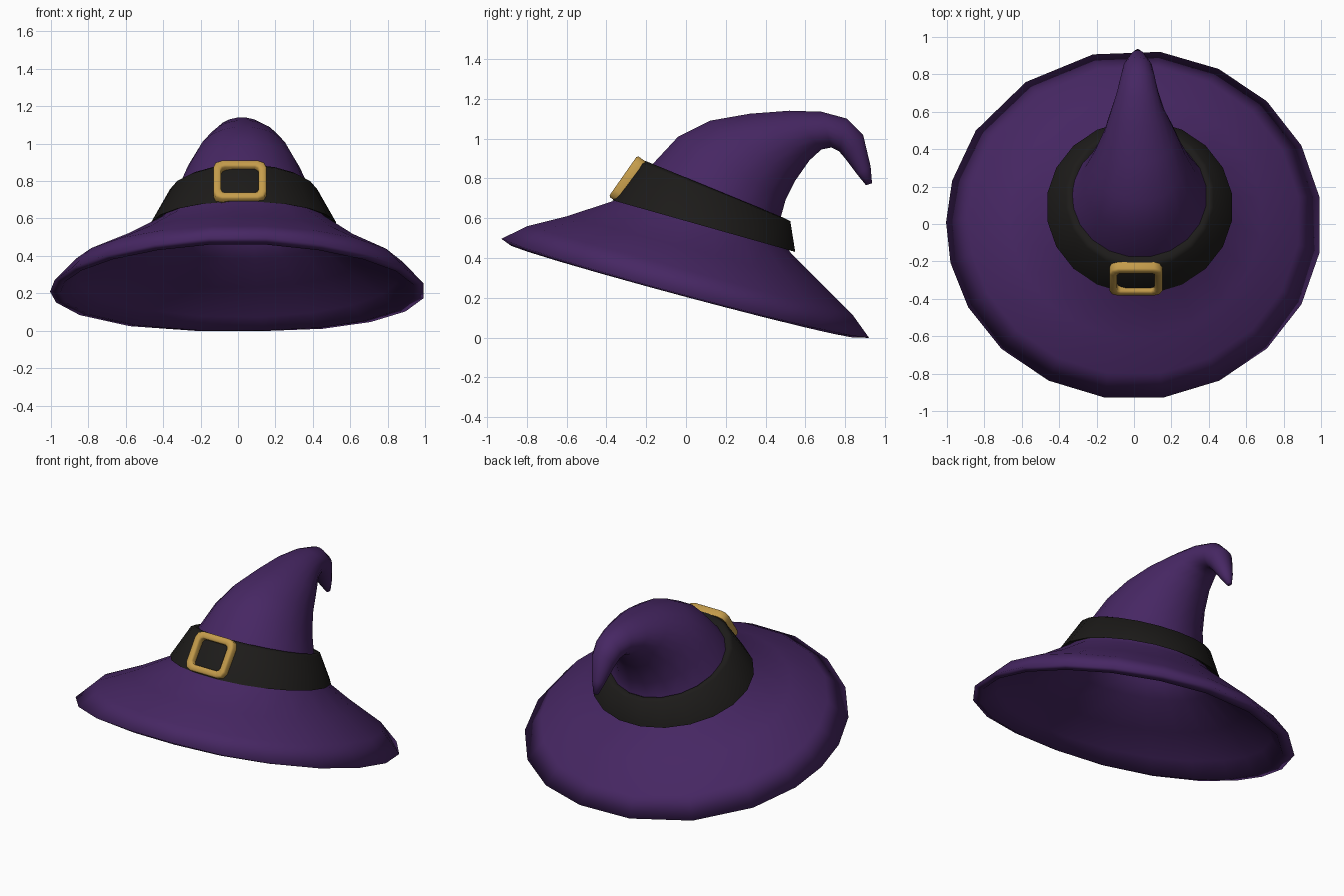
import bpy, bmesh, math
from mathutils import Vector

if "Cube" in bpy.data.objects:
    bpy.data.objects.remove(bpy.data.objects["Cube"])

# 20 sides: even for the band, a little uneven on the left for the cloth
EVEN = [9 + 18 * i for i in range(20)]
UNEVEN = [d + 13 * math.exp(-((i - 7.5) / 2.2) ** 2) for i, d in enumerate(EVEN)]


def material(name, rgb):
    m = bpy.data.materials.new(name)
    m.diffuse_color = (*rgb, 1)
    m.use_nodes = True
    m.node_tree.nodes["Principled BSDF"].inputs["Base Color"].default_value = m.diffuse_color
    return m


def ring(fy, fz, by, bz, half_x, cx=0.0, sag=0.0, angles=UNEVEN):
    """Tilted ellipse through a front and a back (y, z) point; sides may sag."""
    f, b = Vector((cx, fy, fz)), Vector((cx, by, bz))
    mid, v = (f + b) / 2, (b - f) / 2
    pts = []
    for d in angles:
        c, s = math.cos(math.radians(d)) * 1.01, math.sin(math.radians(d)) * 1.01
        pts.append(mid + Vector((half_x * c, 0, -sag * abs(c))) + v * s)
    return pts


def inset(rows, i, t):
    """Row i of a profile moved inwards by the cloth thickness t."""
    p, r, q = rows[i - 1], rows[i], rows[i + 1]
    f = Vector((q[0] - p[0], q[1] - p[1])).normalized() * t
    b = Vector((q[2] - p[2], q[3] - p[3])).normalized() * t
    rise = (q[1] + q[3] - p[1] - p[3]) / 2
    side = t * rise / math.hypot(rise, q[4] - p[4])
    return (r[0] + f.y, r[1] - f.x, r[2] - b.y, r[3] + b.x, r[4] - side, r[5])


def loft(name, rings, mat, angle, closed=False):
    """Skin a list of point rings; closed joins last to first, else caps the ends."""
    bm = bmesh.new()
    rows = [[bm.verts.new(p) for p in r] for r in rings]
    n = len(rows[0])
    pairs = list(zip(rows, rows[1:]))
    if closed:
        pairs.append((rows[-1], rows[0]))
    for lo, hi in pairs:
        for i in range(n):
            j = (i + 1) % n
            bm.faces.new((lo[i], lo[j], hi[j], hi[i]))
    if not closed:
        bm.faces.new(rows[0])
        bm.faces.new(rows[-1])
    bmesh.ops.recalc_face_normals(bm, faces=bm.faces)
    me = bpy.data.meshes.new(name)
    bm.to_mesh(me)
    bm.free()
    ob = bpy.data.objects.new(name, me)
    bpy.context.collection.objects.link(ob)
    me.materials.append(mat)
    bpy.ops.object.select_all(action='DESELECT')
    ob.select_set(True)
    bpy.context.view_layer.objects.active = ob
    bpy.ops.object.shade_smooth_by_angle(angle=math.radians(angle))
    return ob


purple = material("purple_cloth", (0.062, 0.02, 0.125))
black = material("black_band", (0.012, 0.011, 0.010))
gold = material("gold_metal", (0.55, 0.33, 0.07))

# Hat profile: front y, z, back y, z, half width, x centre
brim = [
    (-0.93, 0.503, 0.92, 0.004, 0.995, 0),
    (-0.80, 0.56, 0.84, 0.11, 0.88, 0),
    (-0.60, 0.61, 0.68, 0.27, 0.67, 0.01),
    (-0.37, 0.685, 0.53, 0.42, 0.48, 0.03),
]
crown = [
    (-0.30, 0.73, 0.49, 0.48, 0.42, 0.03),
    (-0.17, 0.87, 0.475, 0.60, 0.355, 0.03),
    (-0.04, 1.01, 0.50, 0.69, 0.30, 0.03),
    (0.12, 1.09, 0.55, 0.79, 0.245, 0.03),
    (0.32, 1.125, 0.62, 0.89, 0.19, 0.03),
    (0.52, 1.14, 0.68, 0.945, 0.142, 0.02),
    (0.68, 1.135, 0.73, 0.955, 0.11, 0.02),
]
tip = [
    (0.81, 1.10, 0.77, 0.935, 0.09, 0.02),
    (0.89, 1.02, 0.80, 0.90, 0.075, 0.02),
    (0.928, 0.86, 0.86, 0.82, 0.04, 0.02),
    (0.935, 0.775, 0.905, 0.765, 0.015, 0.02),
]
outer = brim + crown + tip

# Hat shell: lining from the crown down, rim lip, then the outside up to the tip
lining = [ring(*inset(outer, i, 0.055)) for i in range(9, 0, -1)]
rim = [ring(-0.88, 0.465, 0.84, 0.004, 0.94, 0, 0.025), ring(*outer[0], 0.04)]
loft("hat_shell", lining + rim + [ring(*r) for r in outer[1:]], purple, 180)

# Band around the crown
band = [
    (-0.32, 0.69, 0.50, 0.465, 0.45),
    (-0.37, 0.69, 0.55, 0.43, 0.495),
    (-0.235, 0.88, 0.525, 0.585, 0.395),
    (-0.205, 0.888, 0.495, 0.60, 0.37),
    (-0.17, 0.86, 0.46, 0.585, 0.34),
]
loft("hat_band", [ring(*r, 0.03, 0, EVEN) for r in band], black, 75, closed=True)

# Buckle: rounded rectangular frame lying on the sloping band front
tilt = math.radians(35)
up = Vector((0, math.sin(tilt), math.cos(tilt)))
out = Vector((0, -math.cos(tilt), math.sin(tilt)))
centre = Vector((0.01, -0.30, 0.80))


def frame_ring(margin, depth, radius):
    hw, hh = 0.142 - margin - radius, 0.125 - margin - radius
    pts = []
    for q, (sx, sy) in enumerate([(1, 1), (-1, 1), (-1, -1), (1, -1)]):
        for s in range(3):
            a = math.radians(90 * q + 45 * s)
            x = sx * hw + radius * math.cos(a)
            y = sy * hh + radius * math.sin(a)
            pts.append(centre + Vector((x, 0, 0)) + up * y + out * depth)
    return pts


buckle = [(0, -0.03, 0.045), (0, 0.012, 0.045), (0.008, 0.02, 0.042),
          (0.034, 0.02, 0.025), (0.042, 0.012, 0.02), (0.042, -0.03, 0.02)]
loft("buckle", [frame_ring(*b) for b in buckle], gold, 50, closed=True)
